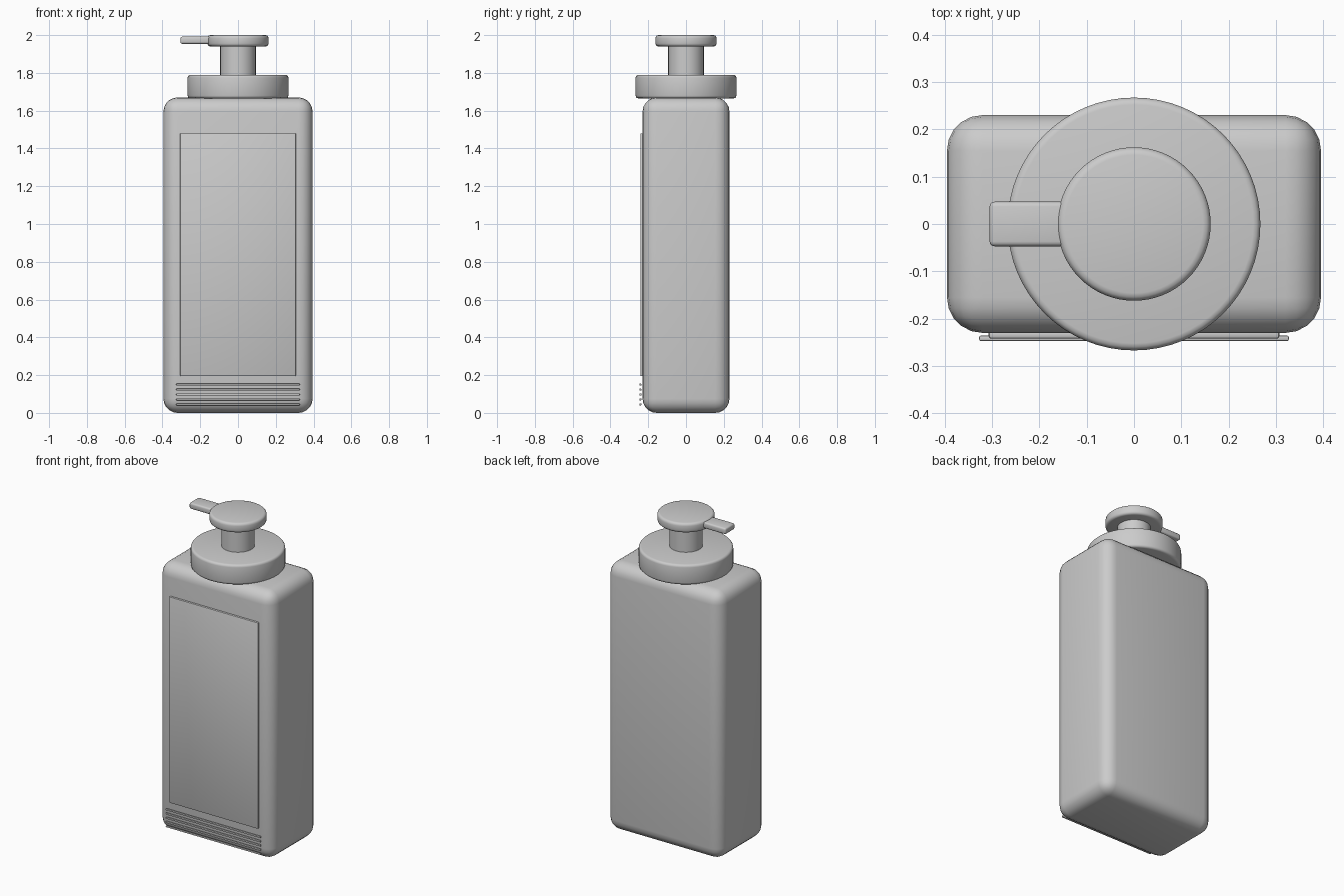
import bpy, math

if "Cube" in bpy.data.objects:
    bpy.data.objects.remove(bpy.data.objects["Cube"])


def finish(ob, name, bevel, segments):
    ob.name = name
    bpy.ops.object.transform_apply(location=False, rotation=False, scale=True)
    if bevel:
        mod = ob.modifiers.new("rounded_edges", 'BEVEL')
        mod.width, mod.segments = bevel, segments
        mod.limit_method, mod.angle_limit = 'ANGLE', math.radians(40)
        bpy.ops.object.modifier_apply(modifier=mod.name)
    bpy.ops.object.shade_smooth_by_angle(angle=math.radians(35))
    return ob


def box(name, x, y, z, bevel=0.0, segments=3):
    """Box from (min, max) ranges on each axis."""
    ranges = (x, y, z)
    bpy.ops.mesh.primitive_cube_add(size=1, location=[(a + b) / 2 for a, b in ranges])
    ob = bpy.context.object
    ob.scale = [b - a for a, b in ranges]
    return finish(ob, name, bevel, segments)


def disc(name, radius, z0, z1, bevel=0.0, segments=3):
    bpy.ops.mesh.primitive_cylinder_add(vertices=64, radius=radius, depth=z1 - z0,
                                        location=(0, 0, (z0 + z1) / 2))
    return finish(bpy.context.object, name, bevel, segments)


# Bottle
box("bottle_body", (-0.395, 0.395), (-0.23, 0.23), (0, 1.67), 0.075, 5)

# Pump
disc("collar", 0.267, 1.665, 1.79, 0.015)
disc("pump_stem", 0.094, 1.78, 1.95)
disc("pump_head", 0.162, 1.94, 2.0, 0.016)
box("nozzle", (-0.305, -0.10), (-0.047, 0.047), (1.954, 1.992), 0.01)

# Front label and the grip ribs below it
box("label_panel", (-0.307, 0.307), (-0.242, -0.225), (0.195, 1.48), 0.005, 2)
for i in range(5):
    z = 0.045 + 0.0262 * i
    box(f"rib_{i + 1}", (-0.327, 0.327), (-0.247, -0.236), (z - 0.005, z + 0.005), 0.003, 2)
